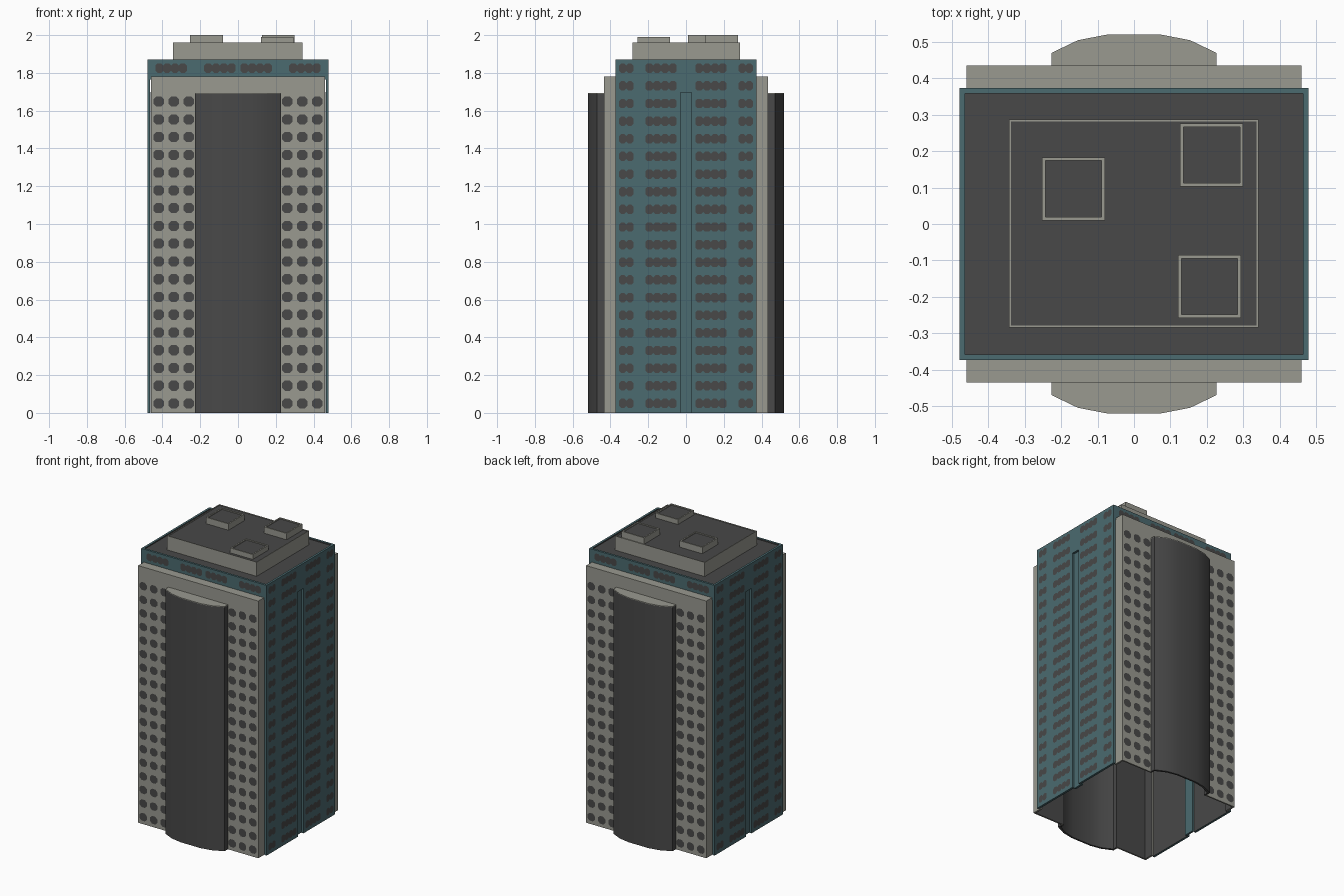
import bpy, bmesh, math
from mathutils import Vector

if "Cube" in bpy.data.objects:
    bpy.data.objects.remove(bpy.data.objects["Cube"])


def material(name, rgb):
    m = bpy.data.materials.new(name)
    m.diffuse_color = (*rgb, 1)
    m.use_nodes = True
    m.node_tree.nodes["Principled BSDF"].inputs["Base Color"].default_value = m.diffuse_color
    return m


GREY = material("light_concrete", (0.32, 0.32, 0.28))
TEAL = material("teal_cladding", (0.07, 0.145, 0.16))
DARK = material("dark_grey", (0.065, 0.065, 0.065))


def finish(name, bm, *mats):
    me = bpy.data.meshes.new(name)
    bm.to_mesh(me)
    bm.free()
    for m in mats:
        me.materials.append(m)
    ob = bpy.data.objects.new(name, me)
    bpy.context.collection.objects.link(ob)
    return ob


def prism(name, pts, z0, z1, mat, lining=None, rim=0, sink=0):
    """Extruded outline; faces along `lining` turn dark; optional sunken dark top."""
    bm = bmesh.new()
    base = bm.faces.new([bm.verts.new((x, y, z0)) for x, y in pts])
    up = bmesh.ops.extrude_face_region(bm, geom=[base])["geom"]
    for v in up:
        if isinstance(v, bmesh.types.BMVert):
            v.co.z = z1
    bmesh.ops.recalc_face_normals(bm, faces=bm.faces[:])
    bm.normal_update()
    if lining:
        for f in bm.faces:
            f.material_index = int(f.normal.dot(Vector(lining)) > 0.9)
    if rim:
        top = max(bm.faces, key=lambda f: f.normal.z)
        bmesh.ops.inset_region(bm, faces=[top], thickness=rim)
        top.material_index = 1
        low = bmesh.ops.extrude_discrete_faces(bm, faces=[top])["faces"][0]
        for v in low.verts:
            v.co.z -= sink
        for f in bm.faces:
            if f is not low and abs(f.normal.z) < 0.5 and not lining:
                f.material_index = 0
        low.material_index = 1
    return finish(name, bm, mat, DARK)


def box(name, x, y, z, mat, **kw):
    x, y = sorted(x), sorted(y)
    pts = [(x[0], y[0]), (x[1], y[0]), (x[1], y[1]), (x[0], y[1])]
    return prism(name, pts, z[0], z[1], mat, **kw)


def windows(name, origin, right, specs, rows, h, cut):
    """Rows of windows; each window is n octagonal panes side by side."""
    bm = bmesh.new()
    o, r, up = Vector(origin), Vector(right), Vector((0, 0, 1))
    for z in rows:
        for centre, width, n in specs:
            w = width / n
            for i in range(n):
                u = centre - width / 2 + w * (i + 0.5)
                a, b = w / 2, h / 2
                oct_pts = [(-a + cut, -b), (a - cut, -b), (a, -b + cut), (a, b - cut),
                           (a - cut, b), (-a + cut, b), (-a, b - cut), (-a, -b + cut)]
                bm.faces.new([bm.verts.new(o + r * (u + p) + up * (z + q))
                              for p, q in oct_pts])
    return finish(name, bm, DARK)


X, Y, T, H = 0.48, 0.373, 0.015, 1.87
GROOVE = 1.695

# Teal side walls with a recessed vertical groove
for s, side in ((-1, "left"), (1, "right")):
    xs, inner = (s * (X - T), s * X), (-s, 0, 0)
    for t, end in ((-1, "front"), (1, "back")):
        box(f"{side}_wall_{end}", xs, (t * 0.03, t * Y), (0, GROOVE), TEAL, lining=inner)
    box(f"{side}_wall_top", xs, (-Y, Y), (GROOVE, H), TEAL, lining=inner)
    box(f"{side}_groove", (s * (X - 0.032), s * (X - 0.018)), (-0.035, 0.035),
        (0, GROOVE + 0.005), TEAL)
    rows = [0.05 + 0.0934 * i for i in range(20)]
    windows(f"{side}_windows", (s * (X + 0.002), 0, 0), (0, s, 0),
            [(-0.316, 0.076, 2), (-0.132, 0.166, 4), (0.132, 0.166, 4), (0.316, 0.076, 2)],
            rows, 0.05, 0.011)

# Front and back: teal band, thin concrete screen, curved dark bay
bay = [(-0.227, 0.426), (-0.227, 0.47), (-0.154, 0.505), (-0.076, 0.52),
       (0.076, 0.52), (0.154, 0.505), (0.227, 0.47), (0.227, 0.426)]
for s, side in ((-1, "front"), (1, "back")):
    inner = (0, -s, 0)
    box(f"{side}_band", (-X + T, X - T), (s * (Y - T), s * Y), (1.766, H), TEAL, lining=inner)
    windows(f"{side}_band_windows", (0, s * (Y + 0.002), 0), (-s, 0, 0),
            [(c, 0.166, 4) for c in (-0.354, -0.096, 0.096, 0.354)], [1.825], 0.05, 0.011)
    ys = (s * 0.425, s * 0.435)
    for t, end in ((-1, "left"), (1, "right")):
        box(f"{side}_screen_{end}", (t * 0.218, t * 0.46), ys, (0, 1.78), GREY, lining=inner)
        box(f"{side}_return_{end}", (t * 0.448, t * 0.46), (s * 0.36, s * 0.425),
            (0, 1.78), GREY, lining=(-t, 0, 0))
    box(f"{side}_screen_head", (-0.218, 0.218), ys, (1.68, 1.78), GREY, lining=inner)
    box(f"{side}_screen_top", (-0.448, 0.448), (s * 0.36, s * 0.425), (1.768, 1.78),
        GREY, lining=(0, 0, -1))
    windows(f"{side}_windows", (0, s * 0.437, 0), (-s, 0, 0),
            [(c, 0.056, 1) for c in (-0.42, -0.34, -0.261, 0.261, 0.34, 0.42)],
            [0.05 + 0.094 * i for i in range(18)], 0.054, 0.015)
    # Hollow curved bay with a light cap
    outer = [(x, s * y) for x, y in bay]
    hollow = [(x * 0.95, s * (y - (0.012 if y > 0.43 else 0))) for x, y in reversed(bay)]
    shell = prism(f"{side}_bay", outer + hollow, 0, 1.688, DARK)
    bpy.ops.object.select_all(action='DESELECT')
    shell.select_set(True)
    bpy.context.view_layer.objects.active = shell
    bpy.ops.object.shade_smooth_by_angle(angle=math.radians(30))
    prism(f"{side}_bay_cap", outer, 1.688, 1.693, GREY, lining=(0, 0, -1))

# Roof deck, penthouse and three rooftop units with sunken tops
box("roof_deck", (-X + T, X - T), (-Y + T, Y - T), (1.845, 1.862), DARK)
box("penthouse", (-0.344, 0.342), (-0.284, 0.287), (1.855, 1.96), GREY, rim=0.008, sink=0.004)
for name, x, y, top in (("unit_left", -0.253, 0.01, 2.0),
                        ("unit_back", 0.127, 0.103, 2.0),
                        ("unit_front", 0.121, -0.258, 1.99)):
    box(name, (x, x + 0.173), (y, y + 0.173), (1.95, top), GREY, rim=0.013, sink=0.006)
